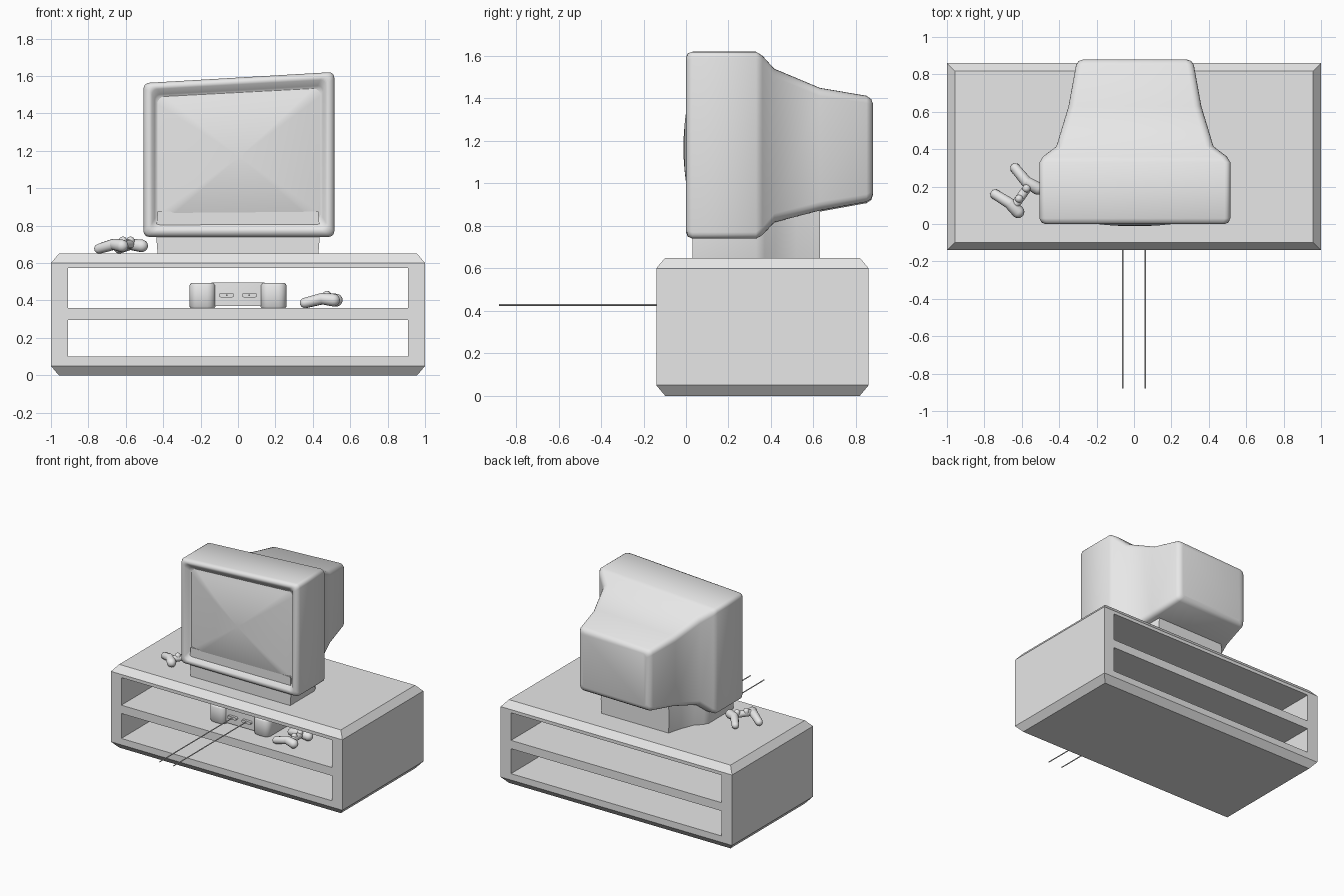
import bpy, bmesh, math
from mathutils import Vector, Matrix

if "Cube" in bpy.data.objects:
    bpy.data.objects.remove(bpy.data.objects["Cube"])

grey = bpy.data.materials.new("plain_grey")
grey.diffuse_color = (0.8, 0.8, 0.8, 1)
grey.use_nodes = True
grey.node_tree.nodes["Principled BSDF"].inputs["Base Color"].default_value = grey.diffuse_color


def make(name, bm, smooth=None):
    bmesh.ops.recalc_face_normals(bm, faces=bm.faces[:])
    me = bpy.data.meshes.new(name)
    bm.to_mesh(me)
    bm.free()
    me.materials.append(grey)
    ob = bpy.data.objects.new(name, me)
    bpy.context.collection.objects.link(ob)
    bpy.ops.object.select_all(action='DESELECT')
    ob.select_set(True)
    bpy.context.view_layer.objects.active = ob
    if smooth:
        bpy.ops.object.shade_smooth_by_angle(angle=math.radians(smooth))
    return ob


def loft(bm, rings):
    """Skin equal-length rings of points and cap both ends."""
    rows = [[bm.verts.new(p) for p in r] for r in rings]
    n = len(rows[0])
    for a, b in zip(rows, rows[1:]):
        for i in range(n):
            j = (i + 1) % n
            bm.faces.new((a[i], a[j], b[j], b[i]))
    bm.faces.new(rows[0])
    bm.faces.new(rows[-1])


def rounded(hw, lo, hi, r, seg=4):
    """Rounded rectangle outline as (u, v) pairs."""
    pts = []
    for k, (u, v) in enumerate(((hw - r, hi - r), (-hw + r, hi - r),
                                (-hw + r, lo + r), (hw - r, lo + r))):
        for s in range(seg + 1):
            t = math.pi / 2 * (k + s / seg)
            pts.append((u + r * math.cos(t), v + r * math.sin(t)))
    return pts


def box(bm, x0, x1, y0, y1, z0, z1):
    m = Matrix.Translation(((x0 + x1) / 2, (y0 + y1) / 2, (z0 + z1) / 2))
    m = m @ Matrix.Diagonal((x1 - x0, y1 - y0, z1 - z0, 1))
    bmesh.ops.create_cube(bm, size=1, matrix=m)


# Cabinet with chamfered top and bottom and two open compartments
bm = bmesh.new()
loft(bm, [[(sx * (1 - c), 0.36 + sy * (0.5 - c), z) for sx, sy in ((1, 1), (-1, 1), (-1, -1), (1, -1))]
          for z, c in ((0, .042), (.05, 0), (.6, 0), (.65, .042))])
cabinet = make("cabinet", bm)
bm = bmesh.new()
box(bm, -.91, .91, -.4, 1.2, .1, .295)
box(bm, -.91, .91, -.4, 1.2, .36, .575)
cutter = make("opening_cutter", bm)
mod = cabinet.modifiers.new("openings", 'BOOLEAN')
mod.object, mod.operation, mod.solver = cutter, 'DIFFERENCE', 'EXACT'
bpy.context.view_layer.objects.active = cabinet
bpy.ops.object.modifier_apply(modifier="openings")
bpy.data.objects.remove(cutter)

# Television shell, lofted front to back; the top tilts up to the right
def tilt(x, z):
    return z + .058 * x * max(0, (z - .75) / .84)

def tv_ring(y, hw, lo, hi, r):
    return [(x + .005, y, tilt(x, z)) for x, z in rounded(hw, lo, hi, r)]

sections = ((.045, .435, .825, 1.51, .03), (.035, .45, .81, 1.525, .03),
            (.004, .465, .785, 1.555, .03), (0, .48, .77, 1.57, .03),
            (.008, .5, .75, 1.585, .03), (.03, .51, .74, 1.592, .03),
            (.33, .51, .74, 1.592, .03), (.36, .492, .757, 1.575, .035),
            (.415, .42, .815, 1.52, .04), (.63, .355, .87, 1.435, .04),
            (.85, .315, .91, 1.4, .035), (.872, .3, .925, 1.385, .03),
            (.88, .275, .95, 1.365, .025))
bm = bmesh.new()
loft(bm, [tv_ring(*s) for s in sections])
make("television_shell", bm, 50)

# Bulging glass
bm = bmesh.new()
rings = []
for f in (1, .9, .75, .6, .45, .3, .15, .05):
    rings.append([(x * f + .005, -.012 + .056 * f * f, tilt(x * f, 1.168 + z * f))
                  for x, z in rounded(.437, -.344, .344, .04)])
loft(bm, rings)
make("television_screen", bm, 50)

# Television stand following the shell outline
half = ((.43, .03), (.43, .33), (.41, .37), (.36, .42), (.32, .52), (.29, .63))
outline = [(x, y) for x, y in half] + [(-x, y) for x, y in reversed(half)]
bm = bmesh.new()
loft(bm, [[(x * s, y, z) for x, y in outline] for z, s in ((.65, 1), (.76, 1.02), (.875, 1))])
make("television_stand", bm, 40)

# Game console: middle body with a lobe on each side
bm = bmesh.new()
loft(bm, [[(x, y, z) for x, y in rounded(w, .03, .38, .02)]
          for z, w in ((.37, .15), (.485, .15), (.497, .14))])
make("console_body", bm, 40)
for side, word in ((-1, "left"), (1, "right")):
    bm = bmesh.new()
    loft(bm, [[(side * .19 + x, y, z) for x, y in rounded(.07 - c, .0 + c, .36 - c, .045 - c)]
              for z, c in ((.36, .006), (.368, 0), (.48, 0), (.49, .006), (.494, .016))])
    make(word + "_console_lobe", bm, 40)
    # Oval socket and the straight cable leading out of it
    bm = bmesh.new()
    loft(bm, [[(side * .062 + x, y, .428 + z) for x, z in rounded(.04, -.011, .011, .0105)]
              for y in (.01, .04)])
    make(word + "_socket", bm, 40)
    bm = bmesh.new()
    m = Matrix.Translation((side * .06, -.43, .428)) @ Matrix.Rotation(math.pi / 2, 4, 'X')
    bmesh.ops.create_cone(bm, cap_ends=True, segments=8, radius1=.004, radius2=.004,
                          depth=.9, matrix=m)
    make(word + "_cable", bm, 50)


# Controllers: two splayed grips, a bridge and round knobs
def capsule(bm, a, b, ra, rb):
    a, b = Vector(a), Vector(b)
    q = (b - a).to_track_quat('Z', 'Y')
    rings = []
    for c, r, lo, hi in ((a, ra, -85, 0), (b, rb, 0, 85)):
        for k in range(5):
            t = math.radians(lo + (hi - lo) * k / 4)
            rings.append([c + q @ Vector((r * math.cos(t) * math.cos(u), r * math.cos(t) * math.sin(u),
                                          r * math.sin(t)))
                          for u in [math.tau * i / 12 for i in range(12)]])
    loft(bm, rings)


def controller(name, x, y, z, turn):
    bm = bmesh.new()
    capsule(bm, (-.015, .118, .027), (.045, .045, .05), .027, .03)
    capsule(bm, (.045, .045, .05), (.105, .01, .042), .03, .034)
    capsule(bm, (-.122, -.022, .027), (-.045, -.07, .05), .027, .03)
    capsule(bm, (-.045, -.07, .05), (.0, -.115, .042), .03, .034)
    capsule(bm, (.04, .0, .052), (-.01, -.07, .052), .024, .024)
    for kx, ky in ((.045, .01), (.005, -.045)):
        capsule(bm, (kx, ky, .05), (kx, ky, .07), .022, .022)
    bmesh.ops.transform(bm, verts=bm.verts[:], matrix=Matrix.Translation((x, y, z))
                        @ Matrix.Rotation(math.radians(turn), 4, 'Z'))
    make(name, bm, 50)


controller("upper_controller", -.62, .18, .65, 0)
controller("shelf_controller", .445, .05, .36, 35)
